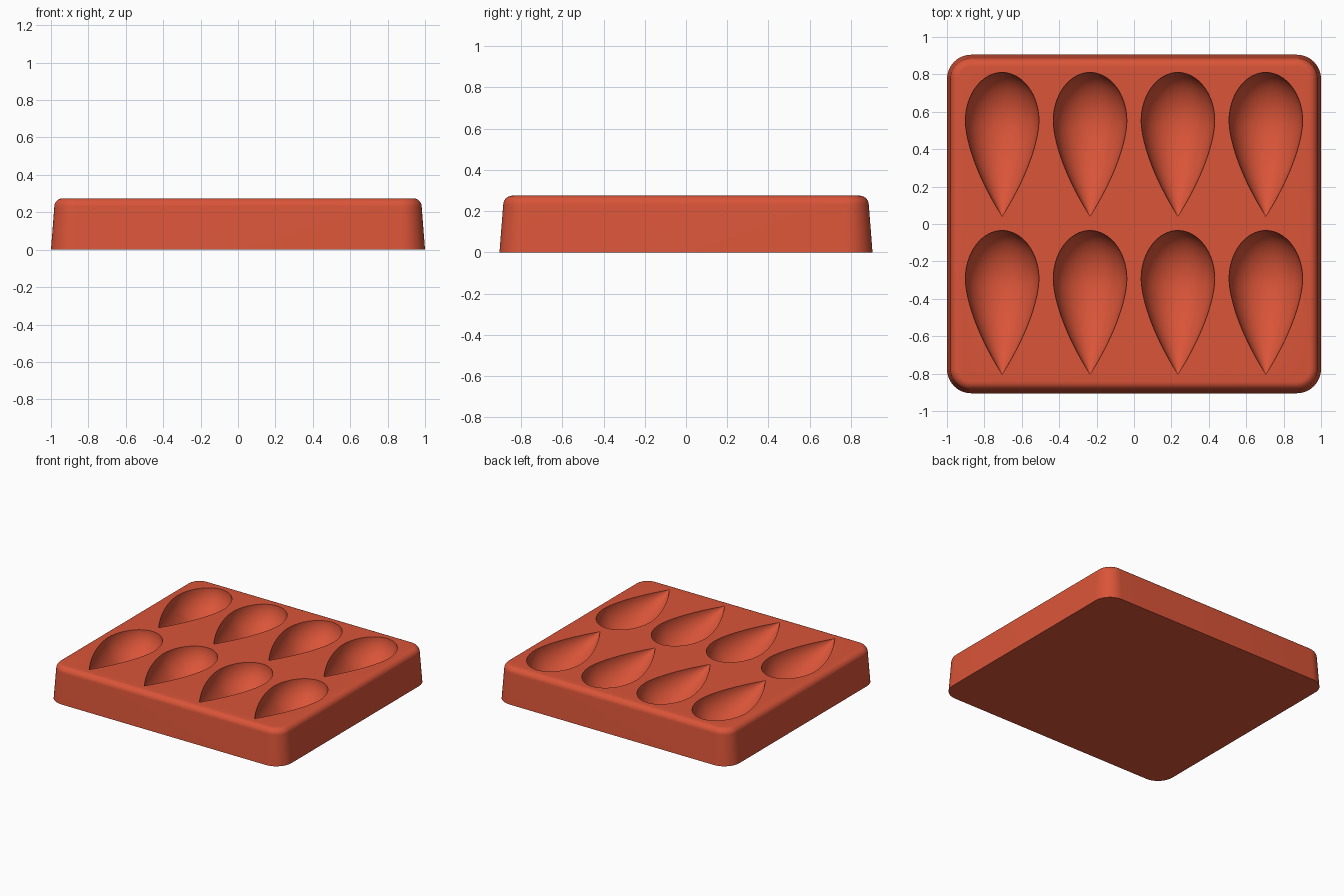
import bpy
import bmesh
from math import sin, cos, pi, radians

cube = bpy.data.objects.get("Cube")
if cube:
    bpy.data.objects.remove(cube, do_unlink=True)

HEIGHT, HALF_X, HALF_Y, CORNER = 0.275, 1.0, 0.905, 0.13

terracotta = bpy.data.materials.new("terracotta_red")
terracotta.use_nodes = True
colour = (0.70, 0.09, 0.04, 1)
terracotta.diffuse_color = colour
terracotta.node_tree.nodes["Principled BSDF"].inputs["Base Color"].default_value = colour


def make_object(name, bm):
    bmesh.ops.recalc_face_normals(bm, faces=bm.faces[:])
    mesh = bpy.data.meshes.new(name)
    bm.to_mesh(mesh)
    bm.free()
    mesh.materials.append(terracotta)
    obj = bpy.data.objects.new(name, mesh)
    bpy.context.collection.objects.link(obj)
    return obj


def bridge(bm, a, b):
    n = len(a)
    for i in range(n):
        j = (i + 1) % n
        bm.faces.new((a[i], a[j], b[j], b[i]))


def rounded_rectangle(bm, inset, z, steps=14):
    ring = []
    r = CORNER - inset
    for q, (sx, sy) in enumerate([(1, 1), (-1, 1), (-1, -1), (1, -1)]):
        for k in range(steps + 1):
            a = (q + k / steps) * pi / 2
            ring.append(bm.verts.new((sx * (HALF_X - CORNER) + r * cos(a),
                                      sy * (HALF_Y - CORNER) + r * sin(a), z)))
    return ring


def drop_radius(y, back=0.26, front=0.51, width=0.197):
    # Elliptical round end, tapering to a point at the front
    if y > 0:
        return width * max(0, 1 - (y / back) ** 2) ** 0.5
    return width * (1 - (-y / front) ** 1.62)


def add_drop(bm, cx, cy, segments=64):
    # Solid of revolution about the y direction, centred on the top surface
    ys = [0.26 * cos(k / 16 * pi / 2) for k in range(1, 16)]
    ys += [-0.51 * k / 24 for k in range(24)]
    rings = []
    for y in ys:
        r = drop_radius(y)
        rings.append([bm.verts.new((cx + r * cos(2 * pi * (i + 0.5) / segments), cy + y,
                                    HEIGHT + r * sin(2 * pi * (i + 0.5) / segments)))
                      for i in range(segments)])
    for a, b in zip(rings, rings[1:]):
        bridge(bm, a, b)
    for ring, y in ((rings[0], 0.26), (rings[-1], -0.51)):
        tip = bm.verts.new((cx, cy + y, HEIGHT))
        for i in range(segments):
            bm.faces.new((ring[i], ring[(i + 1) % segments], tip))


# Tray body: tapered walls with a rounded top edge
bm = bmesh.new()
fillet = 0.045
levels = [(0, 0)]
for k in range(9):
    a = k / 8 * pi / 2
    levels.append((0.018 + fillet * (1 - cos(a)), HEIGHT - fillet * (1 - sin(a))))
rings = [rounded_rectangle(bm, inset, z) for inset, z in levels]
for a, b in zip(rings, rings[1:]):
    bridge(bm, a, b)
bm.faces.new(rings[0])
bm.faces.new(rings[-1])
tray = make_object("mould_tray", bm)

# Eight teardrop cavities in two rows
bm = bmesh.new()
for cy in (0.55, -0.295):
    for col in range(4):
        add_drop(bm, (col - 1.5) * 0.47, cy)
cutter = make_object("cavity_cutter", bm)
cutter.hide_render = True

cut = tray.modifiers.new("cavities", 'BOOLEAN')
cut.operation = 'DIFFERENCE'
cut.solver = 'EXACT'
cut.object = cutter
bpy.ops.object.select_all(action='DESELECT')
tray.select_set(True)
bpy.context.view_layer.objects.active = tray
bpy.ops.object.modifier_apply(modifier=cut.name)
bpy.data.objects.remove(cutter, do_unlink=True)
bpy.ops.object.shade_smooth_by_angle(angle=radians(30))
